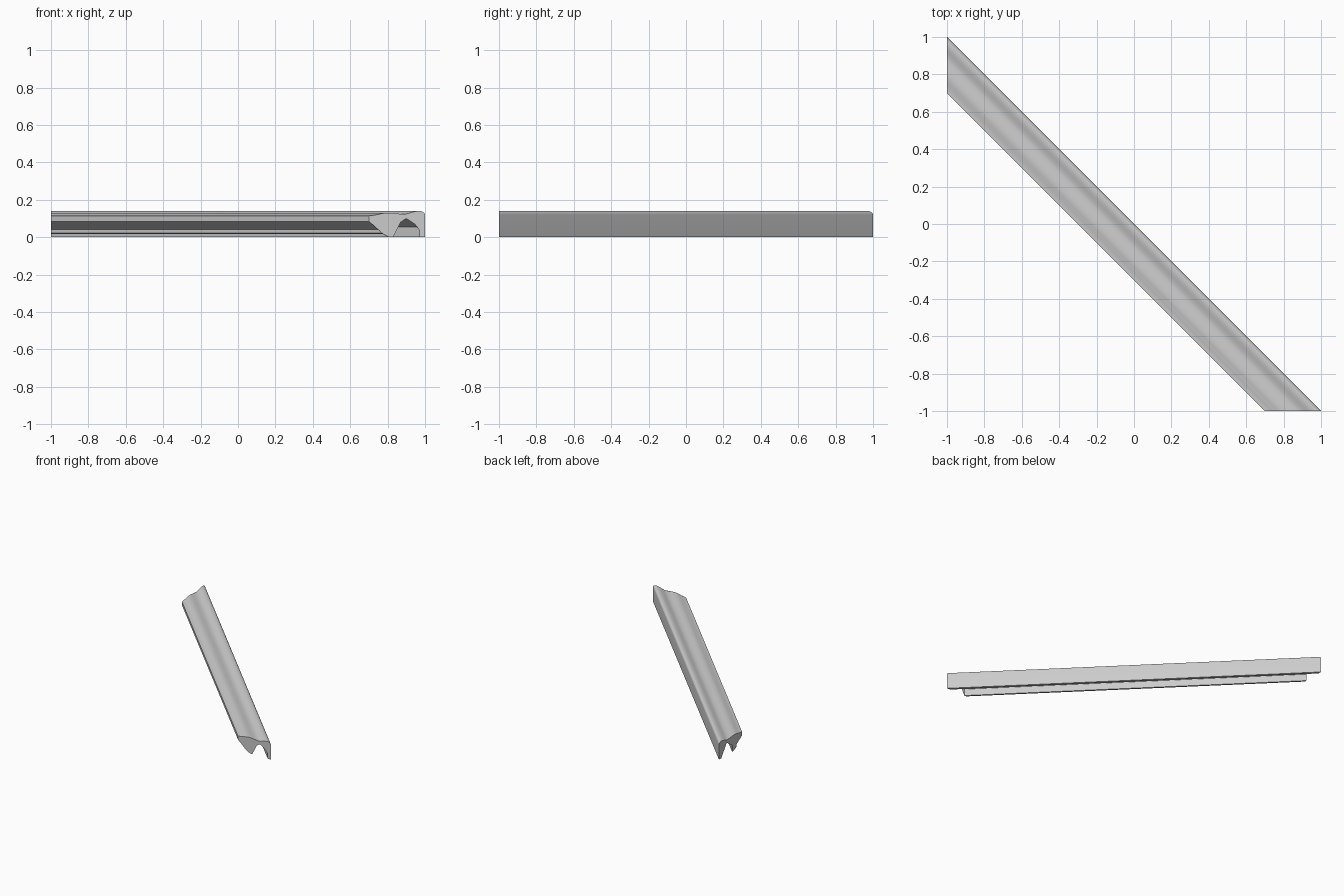
import bpy, bmesh, math

cube = bpy.data.objects.get("Cube")
if cube:
    bpy.data.objects.remove(cube, do_unlink=True)

grey = bpy.data.materials.new("light_grey")
colour = (0.6, 0.6, 0.6, 1)
grey.use_nodes = True
grey.diffuse_color = colour
grey.node_tree.nodes["Principled BSDF"].inputs["Base Color"].default_value = colour


def ease(a, b, steps=8):
    """S-shaped run of points between two profile points, without the first."""
    points = []
    for i in range(1, steps + 1):
        t = i / steps
        k = (1 - math.cos(math.pi * t)) / 2
        points.append((a[0] + (b[0] - a[0]) * t, a[1] + (b[1] - a[1]) * k))
    return points


def arc(cx, cz, rx, rz, steps=6):
    """Quarter round from the side to the top."""
    angles = [math.pi / 2 * i / steps for i in range(steps + 1)]
    return [(cx + rx * math.cos(a), cz + rz * math.sin(a)) for a in angles]


# Moulding cross-section: (distance from outer wall, height)
crest, dip, bead = (-0.03, 0.14), (-0.12, 0.122), (-0.2, 0.13)
profile = [(0, 0)]
profile += arc(-0.03, 0.12, 0.03, 0.02)
profile += ease(crest, dip)
profile += ease(dip, bead)
profile += ease(bead, (-0.29, 0.116))
# Inner edge, sloped underside and stepped foot
profile += [(-0.3, 0.114), (-0.3, 0.085), (-0.23, 0.04), (-0.23, 0.022),
            (-0.222, 0.016), (-0.19, 0.016), (-0.19, 0)]
# Open channel underneath
profile += [(-0.17, 0), (-0.17, 0.055), (-0.1, 0.1), (-0.03, 0.055), (-0.03, 0)]

# Diagonal sweep with both ends mitred
bm = bmesh.new()
front = [bm.verts.new((1 + s, -1, z)) for s, z in profile]
back = [bm.verts.new((-1, 1 + s, z)) for s, z in profile]
count = len(profile)
for i in range(count):
    j = (i + 1) % count
    bm.faces.new((front[i], front[j], back[j], back[i]))
caps = [bm.faces.new(front), bm.faces.new(back[::-1])]
bmesh.ops.triangulate(bm, faces=caps)
bmesh.ops.recalc_face_normals(bm, faces=bm.faces)
mesh = bpy.data.meshes.new("mitred_moulding")
bm.to_mesh(mesh)
bm.free()
mesh.materials.append(grey)
moulding = bpy.data.objects.new("mitred_moulding", mesh)
bpy.context.collection.objects.link(moulding)

bpy.ops.object.select_all(action="DESELECT")
moulding.select_set(True)
bpy.context.view_layer.objects.active = moulding
bpy.ops.object.shade_smooth_by_angle(angle=math.radians(25))
